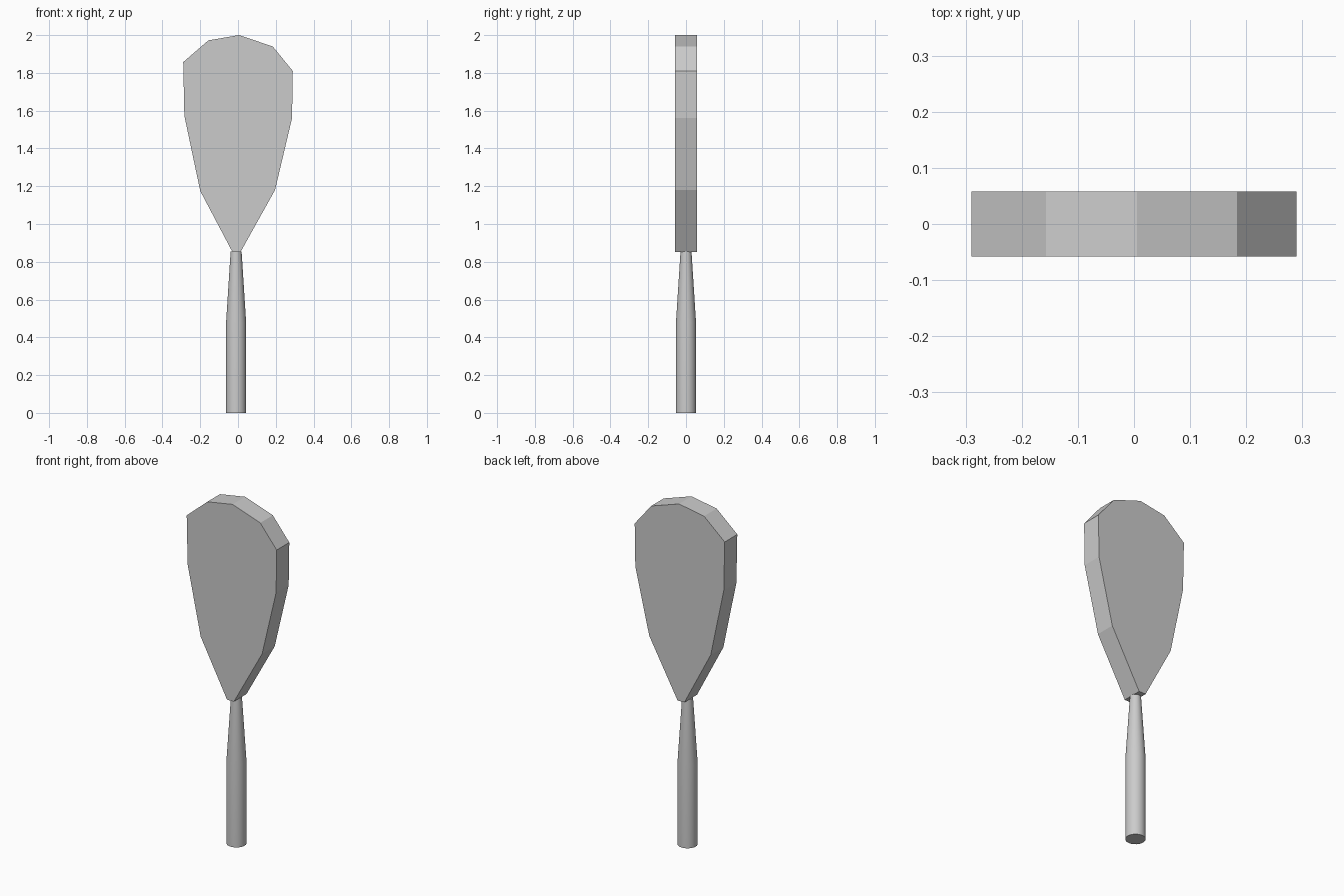
import bpy, bmesh, math

if "Cube" in bpy.data.objects:
    bpy.data.objects.remove(bpy.data.objects["Cube"])

def make_object(name, bm):
    bmesh.ops.recalc_face_normals(bm, faces=bm.faces)
    mesh = bpy.data.meshes.new(name)
    bm.to_mesh(mesh)
    bm.free()
    obj = bpy.data.objects.new(name, mesh)
    bpy.context.collection.objects.link(obj)
    return obj

# Blade: flat-faced outline (x, z) extruded through its thickness
HALF_THICK = 0.058
outline = [(-0.03, 0.853), (0.014, 0.853), (0.196, 1.18), (0.286, 1.56),
           (0.29, 1.81), (0.184, 1.94), (0.005, 2.0), (-0.157, 1.972),
           (-0.29, 1.857), (-0.284, 1.573), (-0.20, 1.175)]
bm = bmesh.new()
front = bm.faces.new([bm.verts.new((x, -HALF_THICK, z)) for x, z in outline])
ext = bmesh.ops.extrude_face_region(bm, geom=[front], use_keep_orig=True)
bmesh.ops.translate(bm, vec=(0, 2 * HALF_THICK, 0),
                    verts=[g for g in ext["geom"] if isinstance(g, bmesh.types.BMVert)])
make_object("blade", bm)

# Handle: round grip tapering to a thin neck, as stacked rings
SIDES, CENTRE_X = 32, -0.01
rings = [(0.0, 0.053), (0.48, 0.053), (0.855, 0.029)]
bm = bmesh.new()
loops = [[bm.verts.new((CENTRE_X + r * math.cos(2 * math.pi * i / SIDES),
                        r * math.sin(2 * math.pi * i / SIDES), z))
          for i in range(SIDES)] for z, r in rings]
for low, high in zip(loops, loops[1:]):
    for i in range(SIDES):
        j = (i + 1) % SIDES
        bm.faces.new((low[i], low[j], high[j], high[i]))
bm.faces.new(loops[0])
bm.faces.new(loops[-1])
handle = make_object("handle", bm)

bpy.context.view_layer.objects.active = handle
handle.select_set(True)
bpy.ops.object.shade_smooth_by_angle(angle=math.radians(30))
